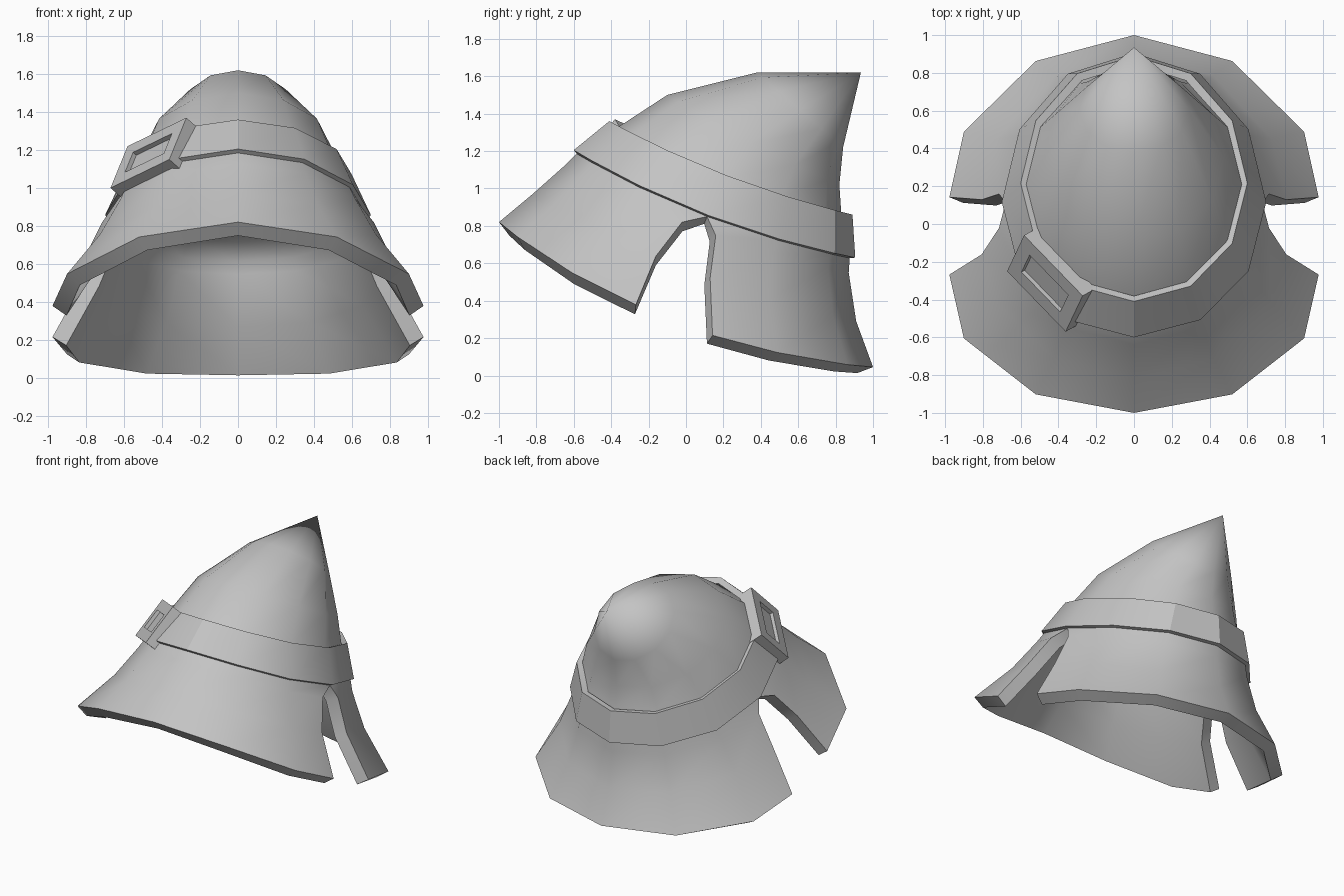
import bpy, bmesh
from math import sin, cos, radians, copysign
from mathutils import Vector

cube = bpy.data.objects.get("Cube")
if cube:
    bpy.data.objects.remove(cube)

GREY = (0.55, 0.55, 0.55, 1)
felt = bpy.data.materials.new("grey felt")
felt.use_nodes = True
felt.diffuse_color = GREY
felt.node_tree.nodes["Principled BSDF"].inputs["Base Color"].default_value = GREY


def make_object(name, bm, thickness=0):
    bmesh.ops.recalc_face_normals(bm, faces=bm.faces)
    mesh = bpy.data.meshes.new(name)
    bm.to_mesh(mesh)
    bm.free()
    mesh.materials.append(felt)
    ob = bpy.data.objects.new(name, mesh)
    bpy.context.collection.objects.link(ob)
    bpy.ops.object.select_all(action='DESELECT')
    ob.select_set(True)
    bpy.context.view_layer.objects.active = ob
    if thickness:
        mod = ob.modifiers.new("thickness", 'SOLIDIFY')
        mod.thickness = thickness
        mod.offset = -1
        bpy.ops.object.modifier_apply(modifier=mod.name)
    return ob


def shade(angle):
    bpy.ops.object.shade_smooth_by_angle(angle=radians(angle))


def ring_point(ring, deg, shift=0, narrow=1):
    """Point on a tilted oval: front (y, z), back (y, z), half width, side sag, roundness."""
    fy, fz, by, bz, width, sag, power = ring
    a = radians(deg)
    c = copysign(abs(cos(a)) ** power, cos(a))
    y = (fy + by) / 2 + (fy - by) / 2 * c - 0.6 * sag * sin(a) ** 2
    z = (fz + bz) / 2 + (fz - bz) / 2 * c - sag * sin(a) ** 2
    return Vector((width * narrow * sin(a), y + shift, z - 0.4 * shift))


# Hat body: tilted rings from the brim to the crown
rings = [
    (-1.00, 0.82, 1.00, 0.045, 1.04, 0.13, 0.87),
    (-0.82, 0.97, 0.91, 0.29, 0.84, 0.06, 1),
    (-0.64, 1.13, 0.87, 0.55, 0.715, 0.06, 1),
    (-0.59, 1.18, 0.875, 0.62, 0.68, 0.05, 1),
    (-0.36, 1.33, 0.83, 0.87, 0.57, 0.04, 1),
    (-0.10, 1.50, 0.82, 1.02, 0.48, 0.02, 1),
    (0.38, 1.62, 0.84, 1.22, 0.29, 0, 1),
]
# Side slits, ring by ring: opening to the front, to the back, and narrowing
slits = [(-0.19, 0.22, 0.94), (-0.17, 0.12, 0.96), (-0.10, 0.08, 1)]

bm = bmesh.new()
columns = []
for i, ring in enumerate(rings):
    row = {}
    for deg in range(0, 360, 30):
        if deg in (90, 270) and i < len(slits):
            ahead, behind, narrow = slits[i]
            front = bm.verts.new(ring_point(ring, deg, ahead, narrow))
            back = bm.verts.new(ring_point(ring, deg, behind, narrow))
            row[deg] = (back, front) if deg == 270 else (front, back)
        else:
            v = bm.verts.new(ring_point(ring, deg))
            row[deg] = (v, v)
    columns.append(row)
for low, high in zip(columns, columns[1:]):
    for deg in range(0, 360, 30):
        nxt = (deg + 30) % 360
        bm.faces.new((low[deg][1], low[nxt][0], high[nxt][0], high[deg][1]))
tip = bm.verts.new((0, 0.935, 1.62))
for deg in range(0, 360, 30):
    bm.faces.new((columns[-1][deg][1], columns[-1][(deg + 30) % 360][0], tip))
hat = make_object("hat_body", bm, 0.09)

# Lining: the inner crown is lowered into a shallow dome at band height
inner = list(hat.data.vertices)[len(hat.data.vertices) // 2:]
opening, crown = inner[-49:-37], inner[-37:]
middle = sum((v.co for v in opening), Vector()) / 12
for k, v in enumerate(crown):
    size, rise = ((0.85, 0.07), (0.55, 0.12), (0.25, 0.14), (0, 0.15))[k // 12]
    v.co = middle.lerp(opening[k % 12].co, size) + Vector((0, 0.36, 0.93)) * rise
shade(60)

# Band wrapped around the crown
bm = bmesh.new()
edges = [(-0.60, 1.205, 0.905, 0.63, 0.70, 0.06, 1),
         (-0.41, 1.36, 0.89, 0.86, 0.60, 0.04, 1)]
low, high = [[bm.verts.new(ring_point(r, d)) for d in range(0, 360, 30)] for r in edges]
for i in range(12):
    j = (i + 1) % 12
    bm.faces.new((low[i], low[j], high[j], high[i]))
make_object("hat_band", bm, 0.045)
shade(30)

# Buckle: slanted plate with a recessed window
centre = Vector((-0.472, -0.315, 1.185))
across = Vector((0.31, -0.32, 0.15)) / 2
up = Vector((0.09, 0.19, 0.22)) / 2
out = across.cross(up).normalized()
bm = bmesh.new()
front = [bm.verts.new(centre + across * s + up * t)
         for s, t in ((-1, -1), (1, -1), (1, 1), (-1, 1))]
rear = [bm.verts.new(v.co - out * 0.1) for v in front]
face = bm.faces.new(front)
bm.faces.new(rear[::-1])
for i in range(4):
    j = (i + 1) % 4
    bm.faces.new((front[i], rear[i], rear[j], front[j]))
bm.normal_update()
bmesh.ops.inset_region(bm, faces=[face], thickness=0.08, use_even_offset=True)
window = bmesh.ops.extrude_discrete_faces(bm, faces=[face])["faces"][0]
bmesh.ops.translate(bm, verts=window.verts, vec=-out * 0.025)
make_object("buckle", bm)
shade(20)
